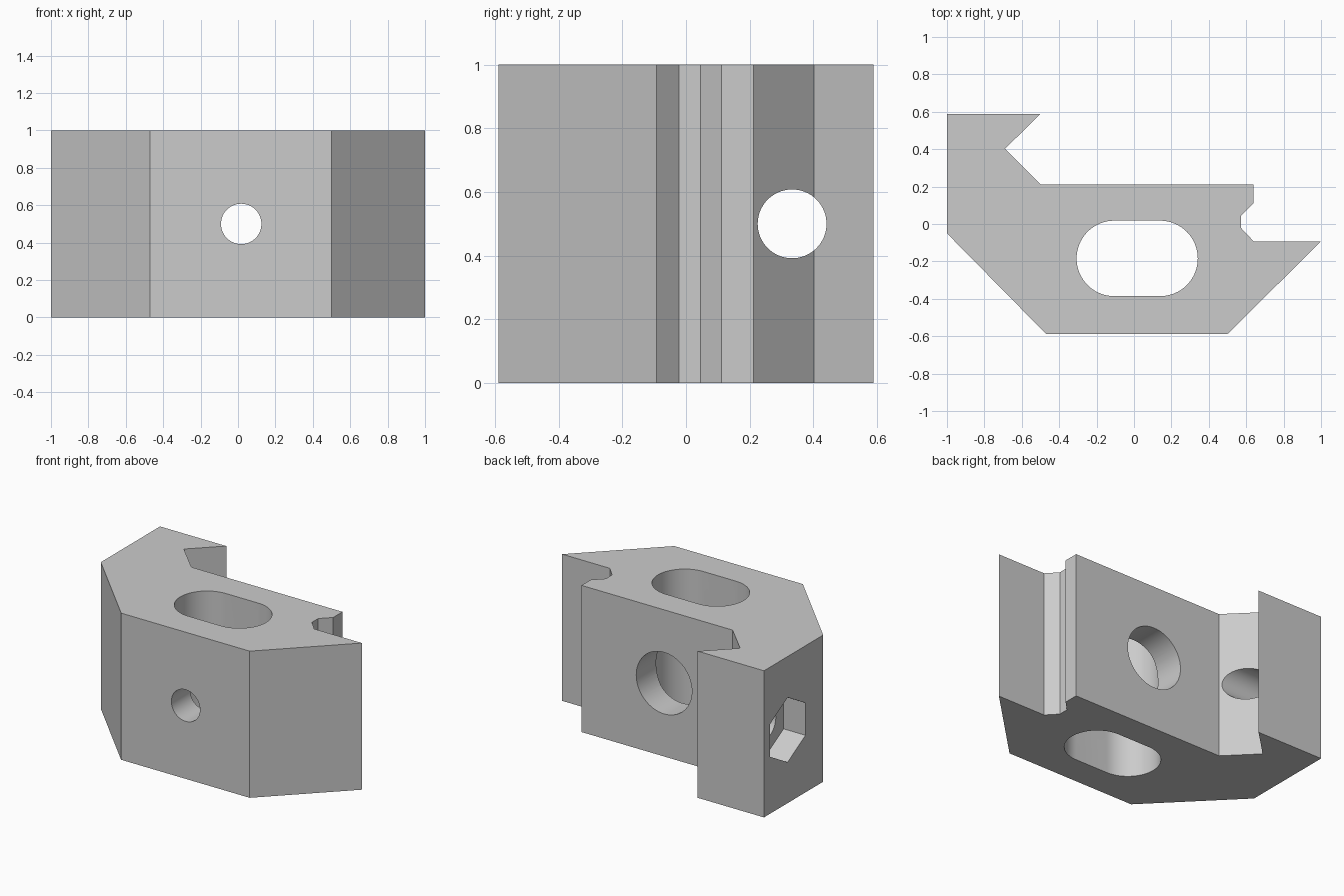
import bpy
import bmesh
from math import radians, pi, cos, sin
from mathutils import Matrix

default = bpy.data.objects.get("Cube")
if default:
    bpy.data.objects.remove(default, do_unlink=True)

grey = bpy.data.materials.new("plain grey")
grey.use_nodes = True
colour = (0.6, 0.6, 0.6, 1)
grey.diffuse_color = colour
grey.node_tree.nodes["Principled BSDF"].inputs["Base Color"].default_value = colour


def prism(name, outline, z0, z1, matrix=Matrix()):
    """Extrude a closed outline from z0 to z1, then place it with a matrix."""
    bm = bmesh.new()
    face = bm.faces.new([bm.verts.new((x, y, z0)) for x, y in outline])
    top = bmesh.ops.extrude_face_region(bm, geom=[face])["geom"]
    verts = [v for v in top if isinstance(v, bmesh.types.BMVert)]
    bmesh.ops.translate(bm, verts=verts, vec=(0, 0, z1 - z0))
    bmesh.ops.recalc_face_normals(bm, faces=bm.faces)
    bm.transform(matrix)
    bmesh.ops.recalc_face_normals(bm, faces=bm.faces)
    mesh = bpy.data.meshes.new(name)
    bm.to_mesh(mesh)
    bm.free()
    mesh.materials.append(grey)
    obj = bpy.data.objects.new(name, mesh)
    bpy.context.collection.objects.link(obj)
    return obj


def arc(cx, cy, r, start, sweep, n):
    return [(cx + r * cos(start + sweep * i / n), cy + r * sin(start + sweep * i / n))
            for i in range(n + 1)]


def ngon(r, n, start=0):
    return arc(0, 0, r, start, 2 * pi, n)[:-1]


# Extruded block with a V notch at the back and a small groove at one end
block = prism("clamp_block", [
    (-1, -0.05), (-0.47, -0.588), (0.5, -0.588), (1, -0.093), (0.64, -0.093),
    (0.573, -0.022), (0.573, 0.045), (0.64, 0.112), (0.64, 0.212),
    (-0.5, 0.212), (-0.69, 0.402), (-0.5, 0.588), (-1, 0.588)], 0, 1)

# Vertical slot, stepped bolt hole front to back, nut pocket and screw hole
mid = 0.017
slot = (arc(mid + 0.122, -0.184, 0.202, -pi / 2, pi, 32)
        + arc(mid - 0.122, -0.184, 0.202, pi / 2, pi, 32))
along_y = Matrix.Translation((mid, 0, 0.5)) @ Matrix.Rotation(radians(-90), 4, "X")
along_x = Matrix.Translation((0, 0.333, 0.5)) @ Matrix.Rotation(radians(90), 4, "Y")
cutters = [
    prism("slot_cutter", slot, -0.1, 1.1),
    prism("bolt_hole_cutter", ngon(0.108, 64), -0.7, -0.2, along_y),
    prism("counterbore_cutter", ngon(0.21, 64), -0.18, 0.3, along_y),
    prism("nut_pocket_cutter", ngon(0.221, 6), -1.1, -0.835, along_x),
    prism("screw_hole_cutter", ngon(0.108, 64), -0.9, -0.4, along_x),
]

bpy.ops.object.select_all(action="DESELECT")
block.select_set(True)
bpy.context.view_layer.objects.active = block
for cutter in cutters:
    mod = block.modifiers.new(cutter.name, "BOOLEAN")
    mod.operation = "DIFFERENCE"
    mod.solver = "EXACT"
    mod.object = cutter
    bpy.ops.object.modifier_apply(modifier=mod.name)
    bpy.data.objects.remove(cutter, do_unlink=True)

bpy.ops.object.shade_smooth_by_angle(angle=radians(30))
